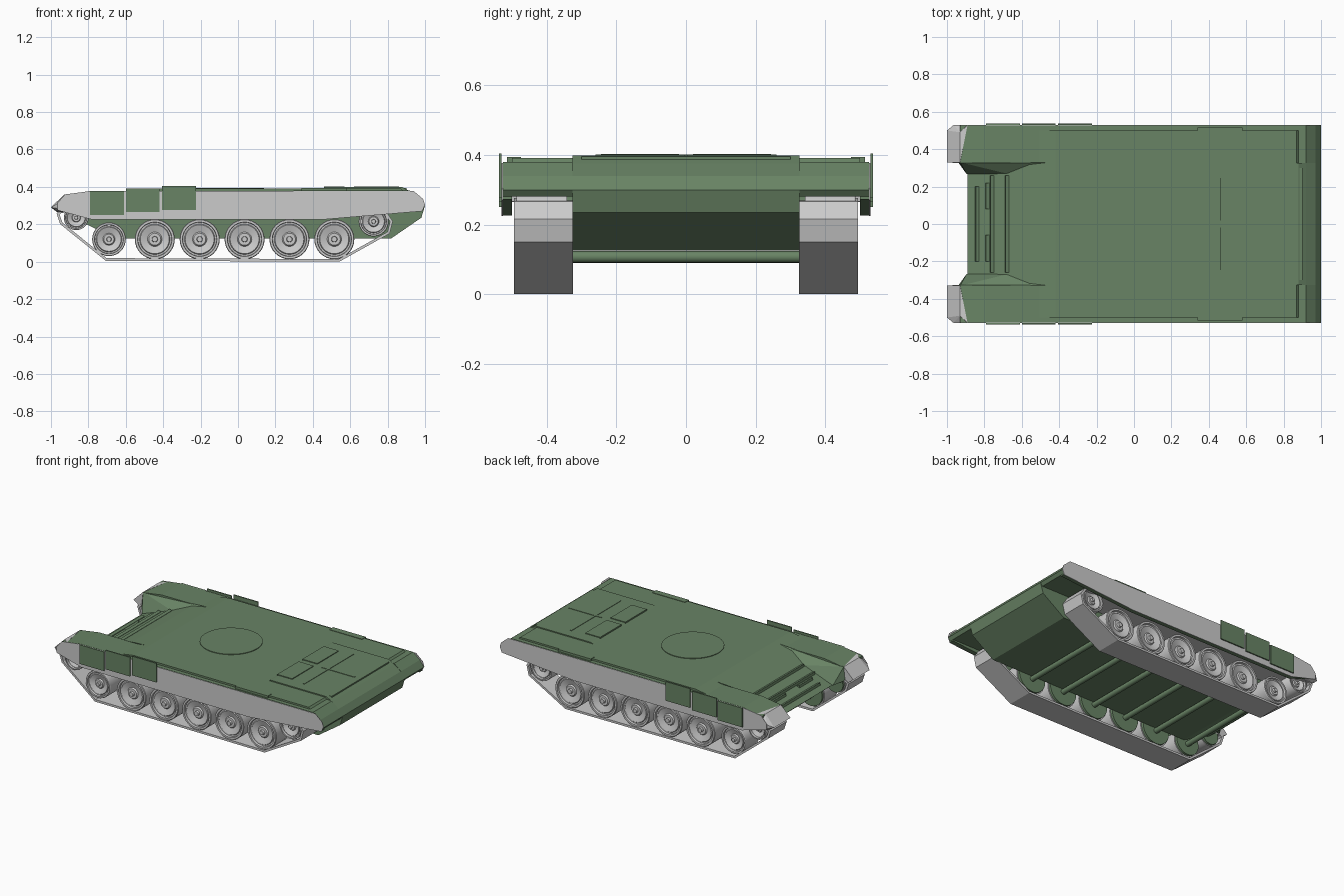
import bpy, bmesh, math
from mathutils import Vector

if "Cube" in bpy.data.objects:
    bpy.data.objects.remove(bpy.data.objects["Cube"])

GREEN = bpy.data.materials.new("green_paint")
GREEN.diffuse_color = (0.14, 0.23, 0.13, 1)
GREEN.use_nodes = True
GREEN.node_tree.nodes["Principled BSDF"].inputs["Base Color"].default_value = GREEN.diffuse_color


def finish(name, bm, mat=None, smooth=False):
    bmesh.ops.recalc_face_normals(bm, faces=bm.faces)
    me = bpy.data.meshes.new(name)
    bm.to_mesh(me)
    bm.free()
    ob = bpy.data.objects.new(name, me)
    bpy.context.collection.objects.link(ob)
    if mat:
        me.materials.append(mat)
    if smooth:
        bpy.ops.object.select_all(action='DESELECT')
        ob.select_set(True)
        bpy.context.view_layer.objects.active = ob
        bpy.ops.object.shade_smooth_by_angle(angle=math.radians(30))
    return ob


def prism(name, pts, y0, y1, mat=GREEN):
    """Extrude an xz profile along y."""
    bm = bmesh.new()
    f = bm.faces.new([bm.verts.new((x, y0, z)) for x, z in pts])
    ext = bmesh.ops.extrude_face_region(bm, geom=[f])
    new = [v for v in ext["geom"] if isinstance(v, bmesh.types.BMVert)]
    bmesh.ops.translate(bm, verts=new, vec=(0, y1 - y0, 0))
    return finish(name, bm, mat)


def box(name, x0, x1, y0, y1, z0, z1, mat=GREEN):
    return prism(name, [(x0, z0), (x1, z0), (x1, z1), (x0, z1)], y0, y1, mat)


def solid(name, pts, side, mat=None):
    """Convex faceted block."""
    bm = bmesh.new()
    vs = [bm.verts.new((x, y * side, z)) for x, y, z in pts]
    bmesh.ops.convex_hull(bm, input=vs)
    bmesh.ops.dissolve_limit(bm, angle_limit=0.02, verts=bm.verts, edges=bm.edges)
    return finish(name, bm, mat)


def lathe(name, prof, x, z, side, mat=None, segs=32):
    """Spin an (r, y) profile about a cross-wise axle."""
    bm = bmesh.new()
    vs = [bm.verts.new((x + r, y * side, z)) for r, y in prof]
    edges = [bm.edges.new(p) for p in zip(vs, vs[1:])]
    bmesh.ops.spin(bm, geom=vs + edges, cent=(x, 0, z), axis=(0, 1, 0),
                   angle=math.tau, steps=segs)
    bmesh.ops.remove_doubles(bm, verts=bm.verts, dist=1e-5)
    return finish(name, bm, mat, True)


# Central hull with sloping nose and tail
prism("hull", [(-.89, .25), (-.86, .225), (-.66, .125), (.82, .125), (.98, .235),
               (1, .3), (.97, .34), (.9, .385), (-.45, .385), (-.56, .37)], -.327, .327)
# Raised deck and engine cover
prism("deck_panel", [(-.56, .37), (.89, .37), (.87, .391), (-.42, .391)], -.5, .5)
prism("engine_deck", [(.44, .385), (.92, .375), (.88, .398), (.47, .398)], -.327, .327)
lathe("turret_ring", [(0, 0), (.001, 0)], 0, 0, 1).hide_render = True
bpy.data.objects.remove(bpy.data.objects["turret_ring"])
bm = bmesh.new()
bmesh.ops.create_cone(bm, cap_ends=True, segments=48, radius1=.19, radius2=.19, depth=.008)
bmesh.ops.translate(bm, verts=bm.verts, vec=(-.05, 0, .391))
finish("turret_ring", bm, GREEN, True)
box("engine_rib", .62, .86, -.006, .006, .39, .401)
box("engine_cross_rib", .66, .67, -.26, .26, .39, .401)
box("rear_rib", .885, .9, -.3, .3, .375, .395)

# Splash strips on the sloping nose
slope = lambda x: .25 + (x + .89) * .12 / .33
for i, (x, a, b) in enumerate([(-.68, -.26, .26), (-.76, -.26, .26),
                               (-.785, .08, .22), (-.785, -.2, -.06), (-.84, -.2, .2)]):
    prism(f"nose_strip_{i}", [(x - .012, slope(x - .012) - .01), (x + .012, slope(x) - .01),
                              (x + .012, slope(x + .012) + .002),
                              (x - .006, slope(x) + .012)], a, b)

# Suspension bars below the floor
WHEELS = [(-.69, .09), (-.445, .107), (-.205, .107), (.035, .107), (.275, .107), (.515, .107)]
for i, (x, r) in enumerate(WHEELS):
    lathe(f"torsion_bar_{i}", [(0, -.33), (.017, -.33), (.017, .33), (0, .33)],
          x, .107, 1, GREEN, 16)

SKIRT = [(-.965, .275), (-.965, .315), (-.925, .36), (-.79, .377), (.94, .377),
         (.99, .335), (1, .305), (.985, .27), (.45, .225), (-.78, .225)]
TRACK = [(-.962, .255), (-.945, .205), (-.705, .012), (.54, .007), (.805, .155),
         (.82, .215), (.79, .26), (.7, .27), (-.9, .27), (-.945, .268)]

for tag, s in (("left", 1), ("right", -1)):
    # Fender, hanging lip, grey skirt
    prism(tag + "_fender", [(-.93, .28), (-.93, .357), (-.79, .378), (.92, .38),
                            (.97, .34), (1, .3), (.985, .28)], .327 * s, .527 * s)
    prism(tag + "_skirt_lip", [(-.96, .285), (.985, .285), (.985, .272), (.45, .226),
                               (-.78, .226)], .5 * s, .527 * s)
    prism(tag + "_skirt", SKIRT, .527 * s, .53 * s, None)
    # Chamfered fender tip
    solid(tag + "_fender_tip", [(-1, .33, .29), (-1, .5, .29), (-.93, .33, .359),
                                (-.93, .49, .359), (-.96, .33, .26), (-.96, .5, .265),
                                (-.9, .33, .27), (-.965, .529, .285), (-.965, .529, .31),
                                (-.89, .529, .363), (-.9, .529, .265)], s)
    # Sloped cheek beside the nose
    solid(tag + "_cheek", [(-.45, .33, .386), (-.93, .33, .359), (-.67, .267, .325),
                           (-.895, .267, .25), (-.94, .33, .27), (-.45, .33, .28),
                           (-.67, .267, .25)], s, GREEN)
    # Deck side box and engine hatch
    box(tag + "_deck_box", .34, .58, .475 * s, .515 * s, .37, .394)
    box(tag + "_engine_hatch", .46, .57, .02 * s, .245 * s, .39, .403)
    # Stepped armour plates
    for i, (x, z) in enumerate([(-.79, .25), (-.6, .265), (-.405, .277)]):
        box(f"{tag}_side_plate_{i}", x, x + .18, .53 * s, .538 * s, z, z + .127)
    # Road wheels, front idler, rear sprocket
    rollers = [(x, .12, r) for x, r in WHEELS] + [(-.865, .235, .066), (.725, .215, .08)]
    for i, (x, z, r) in enumerate(rollers):
        lathe(f"{tag}_wheel_{i}", [(0, .342), (r, .342), (r, .484), (.97 * r, .488),
                                   (.86 * r, .488), (.84 * r, .474), (.76 * r, .474),
                                   (.72 * r, .48), (.36 * r, .468), (.3 * r, .476),
                                   (.15 * r, .476), (.13 * r, .49), (0, .49)], x, z, s)
        lathe(f"{tag}_wheel_back_{i}", [(0, .326), (.93 * r, .326), (.93 * r, .343),
                                        (0, .343)], x, z, s, GREEN)
    # Track belt
    bm = bmesh.new()
    rows = [[bm.verts.new((x, y * s, z)) for x, z in TRACK] for y in (.325, .495)]
    n = len(TRACK)
    for i in range(n):
        j = (i + 1) % n
        bm.faces.new((rows[0][i], rows[0][j], rows[1][j], rows[1][i]))
    belt = finish(tag + "_track", bm)
    mod = belt.modifiers.new("thickness", 'SOLIDIFY')
    mod.thickness, mod.offset, mod.use_even_offset = .014, 0, True
